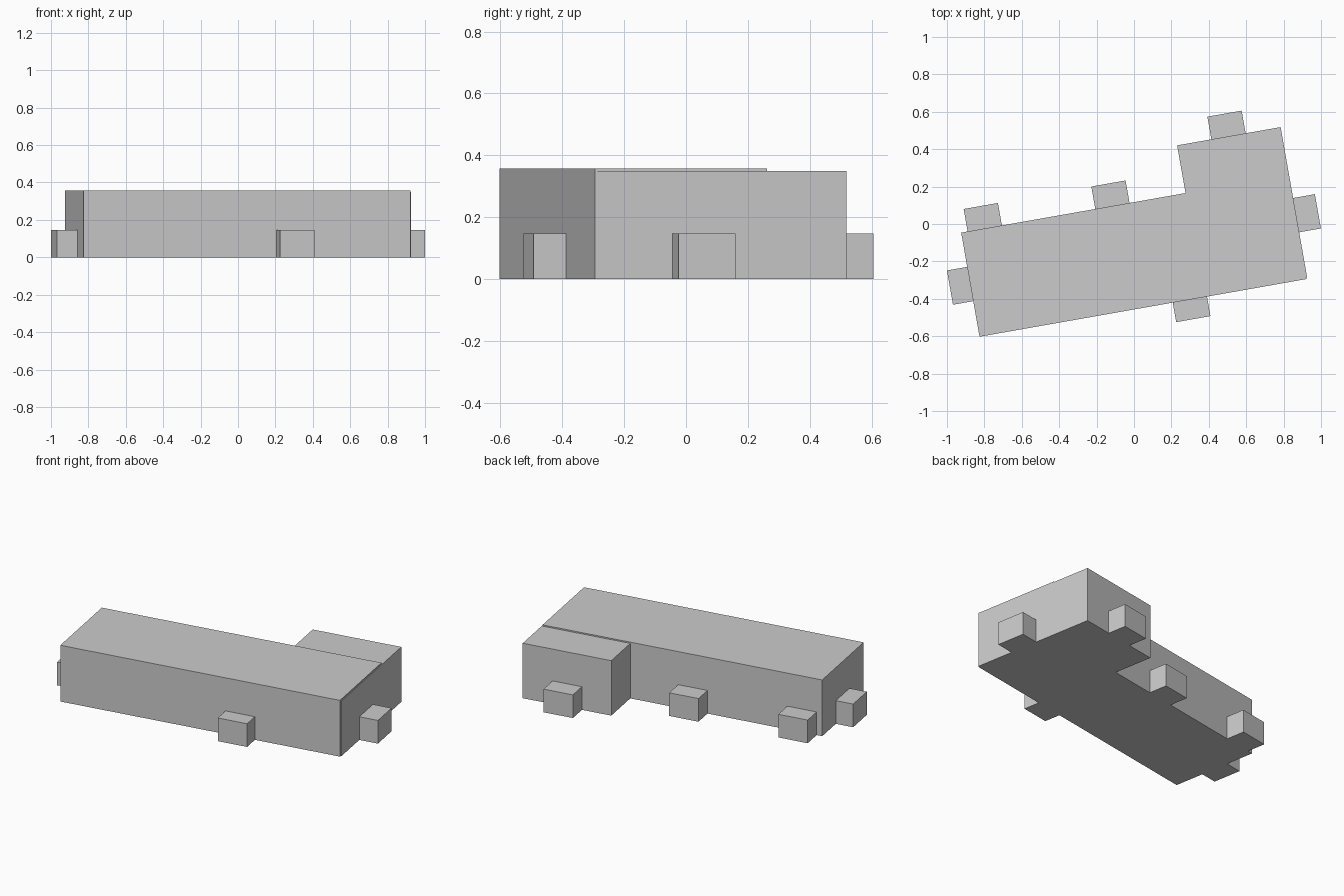
import bpy
from mathutils import Matrix
from math import radians

if "Cube" in bpy.data.objects:
    bpy.data.objects.remove(bpy.data.objects["Cube"])

TURN = Matrix.Rotation(radians(10), 4, 'Z')


def block(name, u0, u1, v0, v1, height):
    """Box standing on the ground, given in the building's own axes."""
    bpy.ops.mesh.primitive_cube_add(size=1)
    ob = bpy.context.object
    ob.name = name
    place = Matrix.Translation(((u0 + u1) / 2, (v0 + v1) / 2, height / 2))
    size = Matrix.Diagonal((u1 - u0, v1 - v0, height, 1))
    ob.data.transform(TURN @ place @ size)
    return ob


# Main hall and the slightly lower cross wing running through its right end
block("main_hall", -0.918, 0.857, -0.45, 0.115, 0.357)
block("cross_wing", 0.30, 0.862, -0.442, 0.374, 0.349)

# Small porches: sides are set a little into the walls
W, H = 0.186, 0.147
for name, u, v0, v1 in (
    ("back_porch_left", -0.883, 0.05, 0.237),
    ("back_porch_middle", -0.190, 0.05, 0.237),
    ("back_porch_wing", 0.486, 0.31, 0.497),
    ("front_porch", 0.131, -0.556, -0.37),
):
    block(name, u, u + W, v0, v1, H)

for name, u0, u1, v in (
    ("left_porch", -1.028, -0.84, -0.257),
    ("right_porch", 0.793, 0.980, -0.197),
):
    block(name, u0, u1, v, v + W, H)
